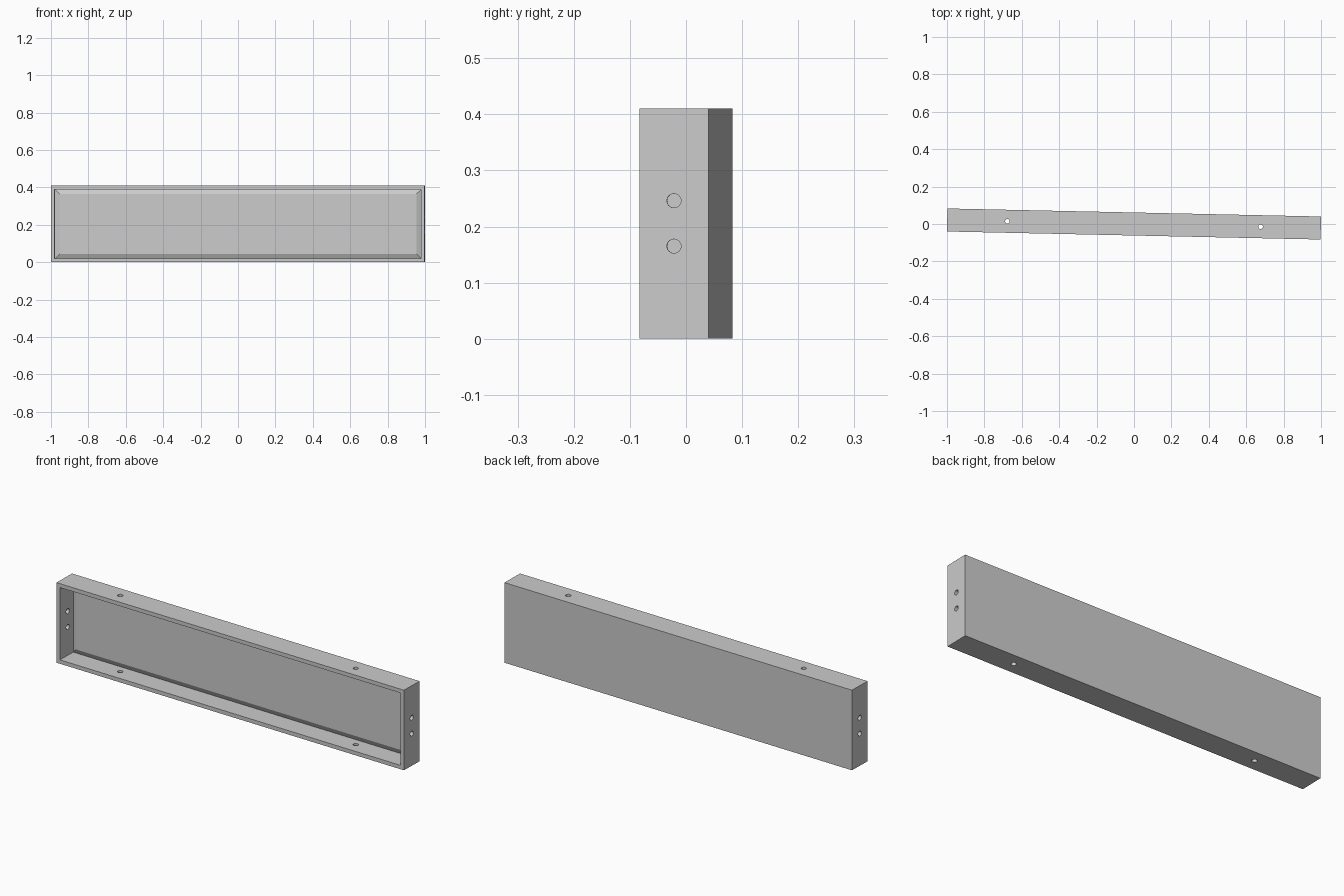
import bpy, bmesh, math
from mathutils import Matrix

if "Cube" in bpy.data.objects:
    bpy.data.objects.remove(bpy.data.objects["Cube"])

L, D, H = 1.9978, 0.123, 0.41
TILT = Matrix.Rotation(math.radians(-1.23), 4, 'Z')

# Tray: nested rectangular rings as (inset from outline, y); -y is the open front
profile = [(0, D/2), (0, -D/2), (0.02, -D/2), (0.02, D/2 - 0.018), (0.045, D/2 - 0.03)]
bm = bmesh.new()
rings = []
for inset, y in profile:
    x, lo, hi = L/2 - inset, inset, H - inset
    rings.append([bm.verts.new((px, y, pz))
                  for px, pz in ((-x, lo), (x, lo), (x, hi), (-x, hi))])
for a, b in zip(rings, rings[1:]):
    for i in range(4):
        j = (i + 1) % 4
        bm.faces.new((a[i], a[j], b[j], b[i]))
bm.faces.new(rings[0])      # flat back
bm.faces.new(rings[-1])     # raised inner panel
bmesh.ops.recalc_face_normals(bm, faces=bm.faces)
mesh = bpy.data.meshes.new("tray_panel")
bm.to_mesh(mesh)
bm.free()
tray = bpy.data.objects.new("tray_panel", mesh)
bpy.context.collection.objects.link(tray)
tray.matrix_world = TILT


# Screw holes through all four walls
def drill(name, loc, radius, axis):
    rot = Matrix.Rotation(math.pi/2, 4, 'Y') if axis == 'X' else Matrix()
    bpy.ops.mesh.primitive_cylinder_add(vertices=24, radius=radius, depth=0.06)
    cutter = bpy.context.object
    cutter.name = name
    cutter.matrix_world = TILT @ Matrix.Translation(loc) @ rot
    cutter.hide_render = True
    mod = tray.modifiers.new(name, 'BOOLEAN')
    mod.operation, mod.solver, mod.object = 'DIFFERENCE', 'EXACT', cutter
    return cutter


cutters = []
for s in (-1, 1):
    for z in (0.165, 0.246):
        cutters.append(drill("end_hole_cutter", (s*L/2, 0, z), 0.0125, 'X'))
    for z in (0, H):
        cutters.append(drill("edge_hole_cutter", (s*0.677, 0, z), 0.0125, 'Z'))

# Apply the cuts and discard the cutters
bpy.context.view_layer.objects.active = tray
bpy.ops.object.select_all(action='DESELECT')
tray.select_set(True)
for name in [m.name for m in tray.modifiers]:
    bpy.ops.object.modifier_apply(modifier=name)
for c in cutters:
    bpy.data.objects.remove(c)
bpy.ops.object.shade_smooth_by_angle(angle=math.radians(25))
